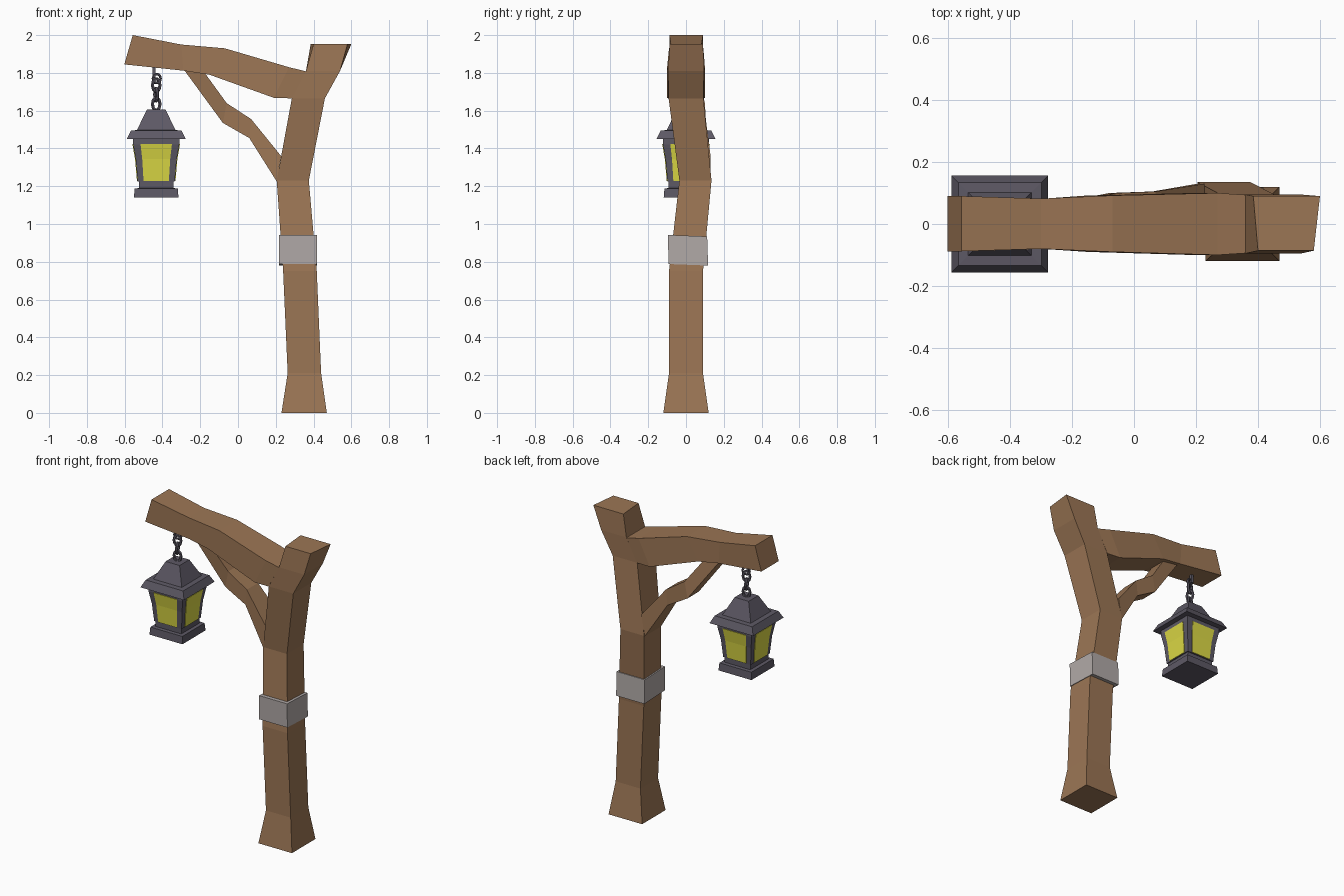
import bpy, bmesh, math
from mathutils import Vector, Matrix

if "Cube" in bpy.data.objects:
    bpy.data.objects.remove(bpy.data.objects["Cube"])


def material(name, col):
    m = bpy.data.materials.new(name)
    m.diffuse_color = (*col, 1)
    m.use_nodes = True
    m.node_tree.nodes["Principled BSDF"].inputs["Base Color"].default_value = m.diffuse_color
    return m


WOOD = material("wood", (0.33, 0.18, 0.09))
IRON = material("iron", (0.11, 0.10, 0.13))
GLASS = material("glass", (0.72, 0.70, 0.06))
CLOTH = material("band_grey", (0.44, 0.40, 0.39))


def finish(name, bm, mat):
    bmesh.ops.recalc_face_normals(bm, faces=bm.faces)
    me = bpy.data.meshes.new(name)
    bm.to_mesh(me)
    bm.free()
    me.materials.append(mat)
    ob = bpy.data.objects.new(name, me)
    bpy.context.collection.objects.link(ob)
    return ob


def loft(name, rings, mat):
    """Skin a row of four-sided rings and cap both ends."""
    bm = bmesh.new()
    vs = [[bm.verts.new(p) for p in r] for r in rings]
    for a, b in zip(vs, vs[1:]):
        for i in range(4):
            j = (i + 1) % 4
            bm.faces.new((a[i], a[j], b[j], b[i]))
    bm.faces.new(vs[0])
    bm.faces.new(vs[-1])
    return finish(name, bm, mat)


def flat(z, x0, x1, y0, y1):
    return [(x0, y0, z), (x1, y0, z), (x1, y1, z), (x0, y1, z)]


def arm(bot, top, y0, y1):
    return [(bot[0], y0, bot[1]), (top[0], y0, top[1]),
            (top[0], y1, top[1]), (bot[0], y1, bot[1])]


# crooked post
loft("post", [
    flat(0, .23, .47, -.12, .12),
    flat(.21, .263, .44, -.09, .09),
    flat(.75, .239, .417, -.09, .09),
    flat(1.23, .205, .375, -.035, .135),
    flat(1.665, .285, .46, -.092, .092),
    flat(1.81, .36, .54, -.095, .095),
    [(.40, -.086, 1.953), (.58, -.086, 1.953), (.60, .09, 1.953), (.385, .09, 1.953)],
], WOOD)

# beam carrying the lantern
loft("beam", [
    arm((.285, 1.665), (.36, 1.808), -.094, .094),
    arm((.19, 1.668), (.27, 1.83), -.10, .10),
    arm((-.15, 1.79), (-.07, 1.93), -.09, .092),
    arm((-.29, 1.812), (-.30, 1.95), -.08, .082),
    arm((-.602, 1.845), (-.557, 2.0), -.088, .09),
], WOOD)

# diagonal brace
loft("brace", [
    arm((.205, 1.225), (.228, 1.36), -.035, .13),
    arm((.06, 1.455), (.07, 1.555), -.01, .105),
    arm((-.08, 1.535), (-.06, 1.64), -.015, .10),
    arm((-.285, 1.815), (-.18, 1.805), -.045, .06),
], WOOD)

# band around the post, leaning with it
loft("band", [
    [(.217, -.093, .788), (.418, -.093, .788), (.418, .117, .78), (.217, .117, .78)],
    [(.217, -.095, .942), (.418, -.095, .942), (.418, .112, .934), (.217, .112, .934)],
], CLOTH)

# lantern: stacked square sections (z, half width)
CX = -.433


def square_stack(name, profile):
    return loft(name, [flat(z, CX - h, CX + h, -h, h) for z, h in profile], IRON)


BODY = [(1.225, .098), (1.34, .108), (1.42, .122)]
square_stack("lantern_base", [(1.14, .118), (1.188, .114), (1.19, .092), (1.225, .092)])
square_stack("lantern_body", BODY + [(1.46, .122)])
square_stack("lantern_roof", [(1.45, .156), (1.495, .134), (1.497, .102), (1.605, .05)])

# four glass panes following the body profile
for k in range(4):
    rot = Matrix.Rotation(k * math.pi / 2, 3, 'Z')
    rings = []
    for (z, h), w in zip(BODY, (.067, .074, .083)):
        pts = [(-w, -h - .004), (w, -h - .004), (w, -h + .006), (-w, -h + .006)]
        rings.append([rot @ Vector((x, y, z + .003)) + Vector((CX, 0, 0)) for x, y in pts])
    loft(f"glass_pane_{k + 1}", rings, GLASS)


# chain links
def link(name, z, half_w, half_h, r, turn, dx=0):
    bm = bmesh.new()
    n, m = 10, 6
    rot = Matrix.Rotation(turn, 3, 'Z')
    vs = []
    for i in range(n):
        a = 2 * math.pi * i / n
        c, s = math.cos(a), math.sin(a)
        row = []
        for j in range(m):
            b = 2 * math.pi * j / m
            o = r * math.cos(b)
            p = rot @ Vector(((half_w + o) * c, r * math.sin(b), (half_h + o) * s))
            row.append(bm.verts.new(p + Vector((CX + dx, 0, z))))
        vs.append(row)
    for i in range(n):
        for j in range(m):
            a, b = vs[i], vs[(i + 1) % n]
            k = (j + 1) % m
            bm.faces.new((a[j], b[j], b[k], a[k]))
    finish(name, bm, IRON)


for k, z in enumerate((1.635, 1.685, 1.735)):
    link(f"chain_link_{k + 1}", z, .021, .034, .009, math.radians(20 + 90 * k))

# hook in the beam
link("hook_ring", 1.77, .022, .024, .007, math.radians(20), .003)
loft("hook_stem", [flat(z, CX - .02, CX - .004, -.008, .008) for z in (1.775, 1.85)], IRON)
